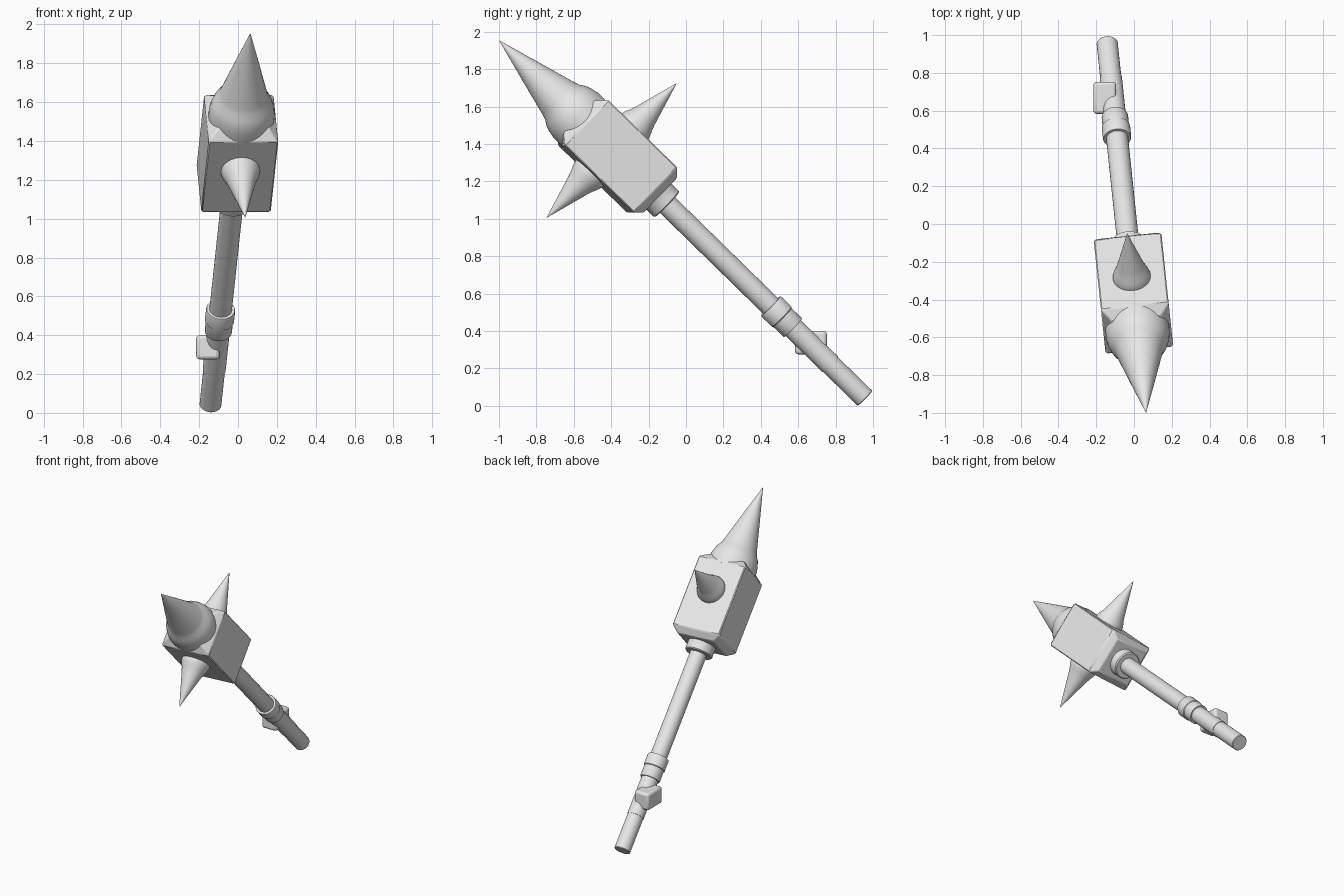
import bpy, bmesh, math
from mathutils import Matrix, Vector

cube = bpy.data.objects.get("Cube")
if cube:
    bpy.data.objects.remove(cube, do_unlink=True)

grey = bpy.data.materials.new("light_grey")
grey.use_nodes = True
grey.diffuse_color = (0.8, 0.8, 0.8, 1)
grey.node_tree.nodes["Principled BSDF"].inputs["Base Color"].default_value = (0.8, 0.8, 0.8, 1)

# Tool frame: local z runs from the handle butt to the main spike tip
FRAME = (Matrix.Translation((-0.142, 0.957, 0.041))
         @ Matrix.Rotation(math.radians(6), 4, 'Z')
         @ Matrix.Rotation(math.radians(45.8), 4, 'X'))


def finish(name, bm, matrix, bevel=0, segments=2, angle=35):
    bmesh.ops.recalc_face_normals(bm, faces=bm.faces)
    mesh = bpy.data.meshes.new(name)
    bm.to_mesh(mesh)
    bm.free()
    mesh.materials.append(grey)
    obj = bpy.data.objects.new(name, mesh)
    bpy.context.collection.objects.link(obj)
    obj.matrix_world = matrix
    if bevel:
        mod = obj.modifiers.new("Bevel", 'BEVEL')
        mod.width, mod.segments = bevel, segments
    bpy.ops.object.select_all(action='DESELECT')
    obj.select_set(True)
    bpy.context.view_layer.objects.active = obj
    bpy.ops.object.shade_smooth_by_angle(angle=math.radians(angle))
    return obj


def loft(bm, rings):
    """Skin a list of vertex rings and cap both ends."""
    for a, b in zip(rings, rings[1:]):
        n = len(a)
        for i in range(n):
            bm.faces.new((a[i], a[(i + 1) % n], b[(i + 1) % n], b[i]))
    bm.faces.new(rings[0])
    bm.faces.new(rings[-1])


def lathe(name, profile, matrix=FRAME, sides=40, angle=35):
    """Turn (radius, height) pairs around local z."""
    bm = bmesh.new()
    rings = []
    for r, z in profile:
        rings.append([bm.verts.new((r * math.cos(math.tau * i / sides),
                                    r * math.sin(math.tau * i / sides), z))
                      for i in range(sides)])
    loft(bm, rings)
    return finish(name, bm, matrix, angle=angle)


# Handle: grip, shaft, sleeve and collar
lathe("grip", [(0.053, 0), (0.056, 0.004), (0.056, 0.27)])
lathe("grip_neck", [(0.059, 0.26), (0.059, 0.55)])
lathe("shaft", [(0.058, 0.5), (0.058, 1.6)])
lathe("sleeve", [(0.068, 0.54), (0.07, 0.545), (0.07, 0.62), (0.075, 0.625),
                 (0.075, 0.7), (0.072, 0.707)])
lathe("head_collar", [(0.09, 1.485), (0.097, 1.492), (0.097, 1.56), (0.105, 1.58)])

# Block head: square section with chamfered ends
bm = bmesh.new()
rings = []
for z, inset in ((1.555, 0.04), (1.597, 0), (2.115, 0), (2.162, 0.048)):
    hx, hy = 0.18 - inset, 0.168 - inset
    rings.append([bm.verts.new((sx * hx, sy * hy, z))
                  for sx, sy in ((1, 1), (-1, 1), (-1, -1), (1, -1))])
loft(bm, rings)
finish("head_block", bm, FRAME, bevel=0.006, segments=1, angle=25)

# Main spike with flared base
lathe("main_spike", [(0.17, 2.1), (0.17, 2.165), (0.162, 2.205), (0.15, 2.24),
                     (0.131, 2.27), (0.121, 2.3), (0.062, 2.52), (0.001, 2.742)],
      angle=60)

# Pair of side spikes on opposite faces of the head
for name, turn in (("upper_spike", -90), ("lower_spike", 90)):
    place = FRAME @ Matrix.Translation((0, 0, 1.9)) @ Matrix.Rotation(math.radians(turn), 4, 'X')
    lathe(name, [(0.1, 0.12), (0.1, 0.175), (0.094, 0.2), (0.08, 0.23),
                 (0.07, 0.26), (0.001, 0.5)], place, angle=60)

# Rounded switch box on the grip
bm = bmesh.new()
bmesh.ops.create_cube(bm, size=1)
bmesh.ops.scale(bm, vec=Vector((0.12, 0.17, 0.125)), verts=bm.verts)
finish("grip_box", bm, Matrix.Translation((-0.155, 0.668, 0.338)), bevel=0.018, segments=3)
